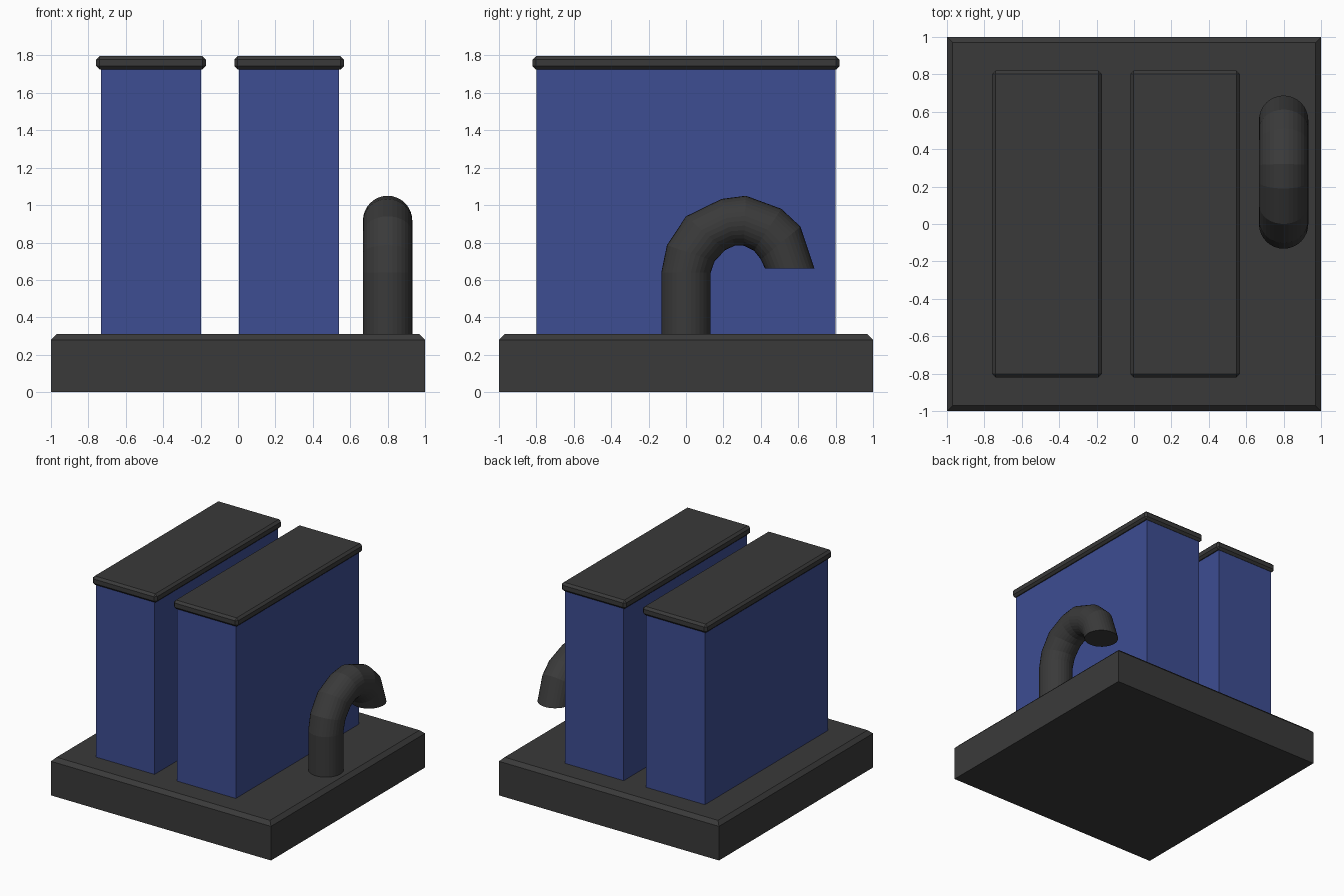
import bpy, bmesh, math
from mathutils import Vector

if "Cube" in bpy.data.objects:
    bpy.data.objects.remove(bpy.data.objects["Cube"])


def material(name, color):
    m = bpy.data.materials.new(name)
    m.diffuse_color = (*color, 1)
    m.use_nodes = True
    m.node_tree.nodes["Principled BSDF"].inputs["Base Color"].default_value = m.diffuse_color
    return m


DARK = material("dark_grey", (0.042, 0.042, 0.042))
BLUE = material("blue", (0.047, 0.075, 0.29))


def finish(name, bm, mat):
    bmesh.ops.recalc_face_normals(bm, faces=bm.faces)
    mesh = bpy.data.meshes.new(name)
    bm.to_mesh(mesh)
    bm.free()
    mesh.materials.append(mat)
    obj = bpy.data.objects.new(name, mesh)
    bpy.context.collection.objects.link(obj)
    return obj


def box(name, lo, hi, mat, bevel=0, top_only=False):
    lo, hi = Vector(lo), Vector(hi)
    bm = bmesh.new()
    bmesh.ops.create_cube(bm, size=1)
    for v in bm.verts:
        v.co = (lo + hi) / 2 + v.co * (hi - lo)
    if bevel:
        edges = [e for e in bm.edges
                 if not top_only or all(v.co.z > hi.z - 1e-4 for v in e.verts)]
        bmesh.ops.bevel(bm, geom=edges, offset=bevel, segments=1,
                        profile=0.5, affect='EDGES')
    return finish(name, bm, mat)


# Base slab with a chamfered top rim
box("base", (-1, -1, 0), (1, 1, 0.31), DARK, 0.03, top_only=True)

# Two tall blue cabinets with overhanging lids
for side, x in (("left", -0.465), ("right", 0.273)):
    box(side + "_cabinet", (x - 0.267, -0.8, 0.30), (x + 0.267, 0.8, 1.74), BLUE)
    box(side + "_lid", (x - 0.293, -0.82, 1.725), (x + 0.293, 0.82, 1.797), DARK, 0.018)

# Hooked vent pipe: outer and inner (y, z) ends of each ring
rings = [
    ((-0.132, 0.30), (0.132, 0.30)),
    ((-0.132, 0.64), (0.132, 0.64)),
    ((-0.102, 0.786), (0.153, 0.70)),
    ((0.0, 0.94), (0.21, 0.76)),
    ((0.19, 1.033), (0.26, 0.783)),
    ((0.32, 1.05), (0.308, 0.783)),
    ((0.51, 0.98), (0.363, 0.757)),
    ((0.612, 0.885), (0.40, 0.71)),
    ((0.687, 0.66), (0.422, 0.662)),
]
SIDES = 32
bm = bmesh.new()
loops = []
for outer, inner in rings:
    a, b = Vector((0.8, *outer)), Vector((0.8, *inner))
    loop = []
    for i in range(SIDES):
        t = 2 * math.pi * i / SIDES
        p = (a + b) / 2 + (a - b) / 2 * math.cos(t)
        p.x += 0.132 * math.sin(t)
        loop.append(bm.verts.new(p))
    loops.append(loop)
for p, q in zip(loops, loops[1:]):
    for i in range(SIDES):
        j = (i + 1) % SIDES
        bm.faces.new((p[i], p[j], q[j], q[i]))
bm.faces.new(loops[0])
bm.faces.new(loops[-1])
finish("vent_pipe", bm, DARK)
